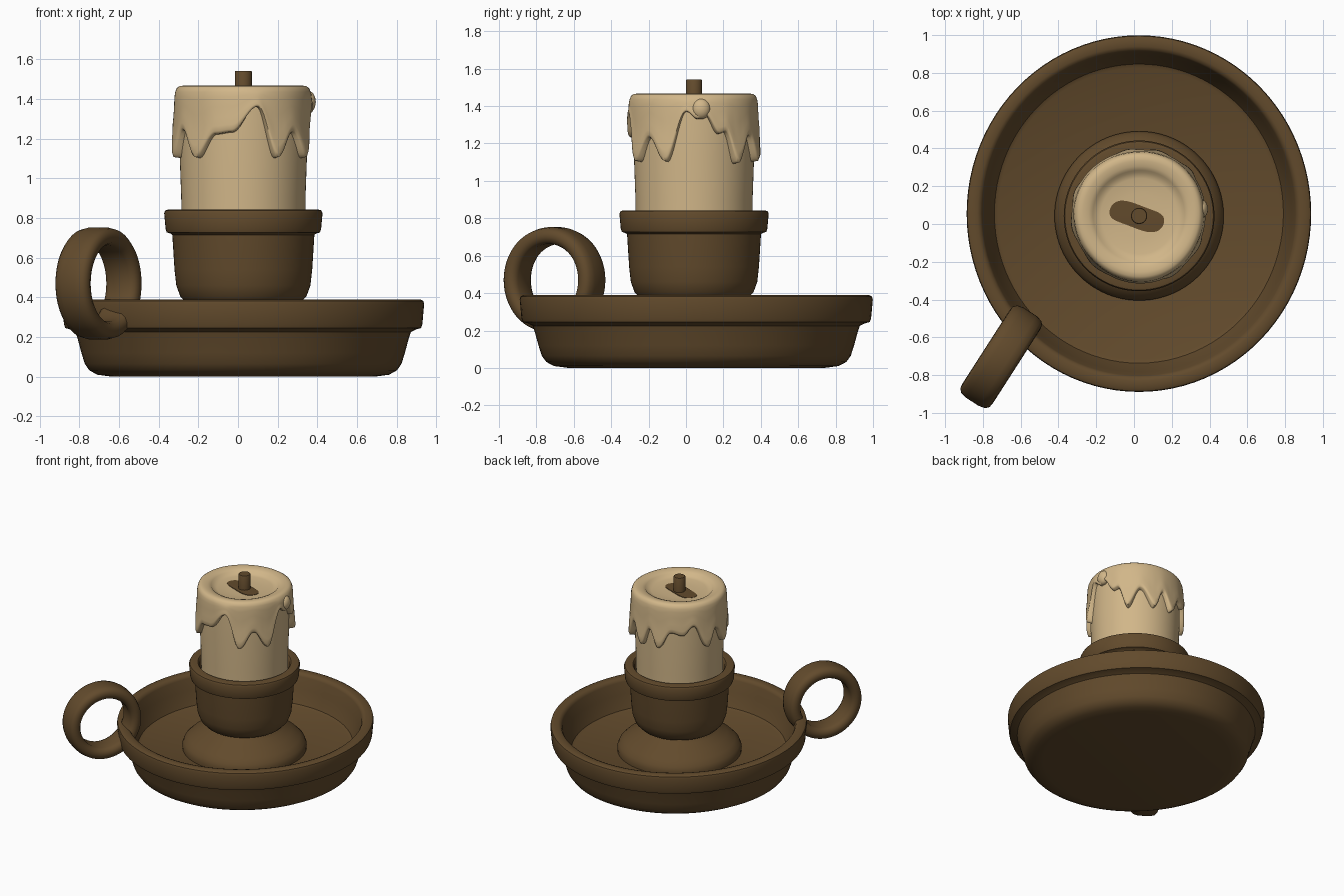
import bpy, bmesh, math
from mathutils import Vector

CX, CY = 0.027, 0.043


def material(name, col):
    m = bpy.data.materials.new(name)
    m.diffuse_color = (*col, 1)
    return m


BROWN = material("brown clay", (0.122, 0.069, 0.025))
WAX = material("cream wax", (0.64, 0.47, 0.25))


def finish(name, bm, mat, angle=40):
    bmesh.ops.remove_doubles(bm, verts=bm.verts, dist=1e-5)
    bmesh.ops.recalc_face_normals(bm, faces=bm.faces)
    me = bpy.data.meshes.new(name)
    bm.to_mesh(me)
    bm.free()
    me.materials.append(mat)
    ob = bpy.data.objects.new(name, me)
    bpy.context.collection.objects.link(ob)
    bpy.ops.object.select_all(action='DESELECT')
    ob.select_set(True)
    bpy.context.view_layer.objects.active = ob
    bpy.ops.object.shade_smooth_by_angle(angle=math.radians(angle))
    return ob


def sweep(name, rows, n, point, mat, closed=False, angle=40):
    """Skin a grid: point(row, a) gives the position of a row at angle a."""
    bm = bmesh.new()
    g = [[bm.verts.new(point(r, 2 * math.pi * i / n)) for i in range(n)] for r in rows]
    m = len(rows)
    for j in range(m if closed else m - 1):
        for i in range(n):
            k, l = (i + 1) % n, (j + 1) % m
            bm.faces.new((g[j][i], g[j][k], g[l][k], g[l][i]))
    return finish(name, bm, mat, angle)


def lathe(name, prof, mat, cx=CX, cy=CY, sy=1.0, n=96):
    return sweep(name, prof, n, lambda p, a: (
        cx + p[0] * math.cos(a), cy + sy * p[0] * math.sin(a), p[1]), mat)


# Dish with overhanging rim, slightly longer in y
lathe("dish", [(0, 0), (0.66, 0), (0.735, 0.01), (0.775, 0.032), (0.798, 0.065), (0.815, 0.12),
               (0.835, 0.195), (0.845, 0.225), (0.87, 0.238), (0.896, 0.245), (0.903, 0.265),
               (0.912, 0.365), (0.908, 0.382), (0.893, 0.39), (0.855, 0.39), (0.838, 0.383),
               (0.828, 0.365), (0.81, 0.28), (0.765, 0.175), (0.745, 0.165), (0, 0.165)],
      BROWN, 0.026, 0.055, 1.035)

# Domed foot in the dish
lathe("foot", [(0.445, 0.15), (0.448, 0.19), (0.435, 0.225), (0.40, 0.26), (0.34, 0.30),
               (0.28, 0.335), (0.24, 0.365), (0.23, 0.40)], BROWN)

# Cup that holds the candle
lathe("cup", [(0, 0.355), (0.24, 0.355), (0.285, 0.37), (0.318, 0.405), (0.338, 0.46),
              (0.347, 0.54), (0.358, 0.715), (0.368, 0.722), (0.386, 0.727), (0.392, 0.745),
              (0.399, 0.825), (0.393, 0.838), (0.38, 0.842), (0.335, 0.842), (0.325, 0.83),
              (0.32, 0.76), (0, 0.76)], BROWN)

# Ring handle: rounded strap swept around a horizontal axis
d = Vector((-0.54, -0.84, 0)).normalized()
side = Vector((-d.y, d.x, 0))
mid = Vector((-0.703, -0.703, 0.47))
section = [(0.193, -0.06), (0.193, 0.06), (0.205, 0.085), (0.23, 0.096), (0.258, 0.092),
           (0.275, 0.075), (0.283, 0.04), (0.283, -0.04), (0.275, -0.075), (0.258, -0.092),
           (0.23, -0.096), (0.205, -0.085)]
sweep("ring_handle", section, 64, lambda p, a: mid + d * (p[0] * math.cos(a))
      + Vector((0, 0, p[0] * math.sin(a))) + side * p[1], BROWN, True, 50)

# Candle body
lathe("candle", [(0, 0.70), (0.312, 0.70), (0.313, 0.9), (0.322, 1.15), (0.318, 1.40), (0, 1.40)], WAX)

# Melted wax cap: lower edge height by angle (degrees from the front towards +x)
DRIPS = [(-43, 1.10), (-24, 1.22), (-10, 1.23), (12, 1.36), (29, 1.10), (46, 1.23), (64, 1.10),
         (83, 1.37), (93, 1.33), (100, 1.35), (113, 1.25), (119, 1.26), (131, 1.09), (147, 1.24),
         (164, 1.10), (176, 1.24), (189, 1.11), (205, 1.24), (219, 1.22), (232, 1.29), (250, 1.11),
         (263, 1.24), (280, 1.10), (298, 1.24), (317, 1.10)]


def edge(deg):
    deg = (deg + 43) % 360 - 43
    for (a, za), (b, zb) in zip(DRIPS, DRIPS[1:]):
        if a <= deg <= b:
            t = (1 - math.cos(math.pi * (deg - a) / (b - a))) / 2
            return za + (zb - za) * t
    return DRIPS[0][1]


TOP = [(0, 1.422), (0.12, 1.424), (0.2, 1.43), (0.232, 1.438), (0.243, 1.452), (0.265, 1.461),
       (0.295, 1.467), (0.318, 1.465), (0.333, 1.455), (0.341, 1.435)]
# Skirt rows: radius, fraction of the way down to the edge
SKIRT = [(0.345, 0.12), (0.347, 0.35), (0.350, 0.6), (0.354, 0.8), (0.353, 0.92), (0.345, 0.98), (0.312, 1.0)]


def wax_point(row, a):
    r, z, skirt = row
    if skirt:
        low = edge(math.degrees(a))
        z = 1.435 + (low - 1.435) * z
        if r > 0.34:
            r += 0.012 * max(0, 1.25 - z) / 0.15
    r *= 1 + 0.012 * math.sin(3 * a + 1)
    return (CX + r * math.sin(a), CY - r * math.cos(a), z)


sweep("wax_drips", [(r, z, False) for r, z in TOP] + [(r, f, True) for r, f in SKIRT],
      240, wax_point, WAX, False, 60)

# Small blob of wax on the right side
bm = bmesh.new()
bmesh.ops.create_uvsphere(bm, u_segments=20, v_segments=12, radius=1)
for v in bm.verts:
    v.co = Vector((0.355 + 0.037 * v.co.x, 0.08 + 0.05 * v.co.y, 1.385 + 0.055 * v.co.z))
finish("wax_blob", bm, WAX)


# Irregular brown patch around the wick
def patch_point(row, a):
    s, z = row
    x = 0.145 * math.cos(a)
    y = 0.075 * math.sin(a) * (1 + 0.25 * math.sin(2 * a + 2.6))
    return (0.015 + s * x, 0.04 - 0.15 * s * x + s * y, z)


sweep("burnt_patch", [(0, 1.422), (1, 1.422), (1, 1.428), (0, 1.430)], 48, patch_point, BROWN)

# Wick
lathe("wick", [(0, 1.40), (0.043, 1.40), (0.043, 1.537), (0.040, 1.541), (0, 1.541)], BROWN, n=32)
